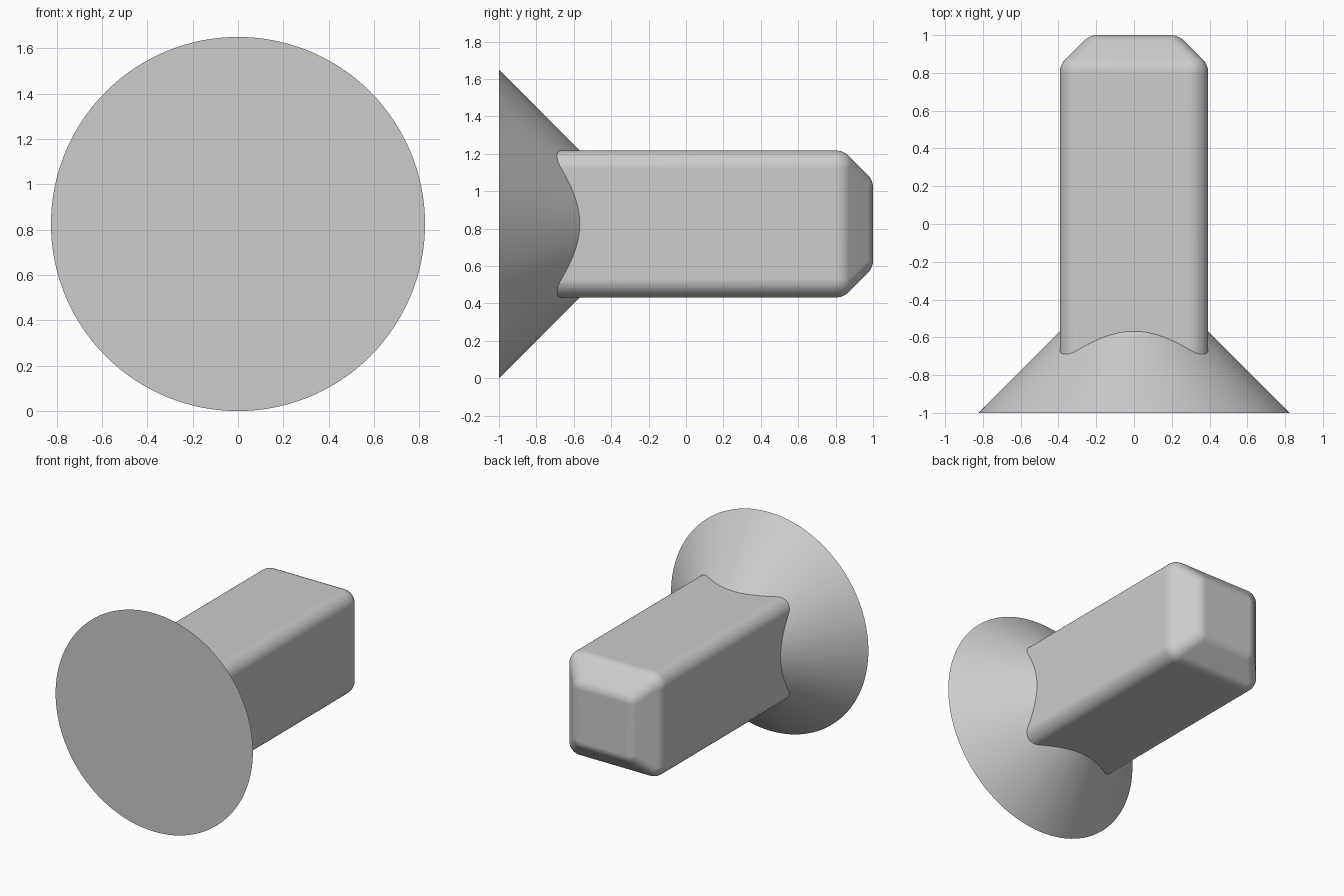
import bpy, bmesh, math
from mathutils import Matrix, Vector

if "Cube" in bpy.data.objects:
    bpy.data.objects.remove(bpy.data.objects["Cube"], do_unlink=True)

MID_Z = 0.825      # height of the long axis
FLANGE_R = 0.825   # radius of the flared disc
HALF = 0.393       # half width of the square shaft
FILLET = 0.10      # rounding radius of all shaft edges
CHAMFER = 0.158    # 45 degree chamfer at the rear end

grey = bpy.data.materials.new("plain grey")
grey.use_nodes = True
colour = (0.604, 0.604, 0.604, 1)
grey.diffuse_color = colour
grey.node_tree.nodes["Principled BSDF"].inputs["Base Color"].default_value = colour


def make_object(name, bm):
    bmesh.ops.recalc_face_normals(bm, faces=bm.faces)
    mesh = bpy.data.meshes.new(name)
    bm.to_mesh(mesh)
    bm.free()
    mesh.materials.append(grey)
    obj = bpy.data.objects.new(name, mesh)
    bpy.context.collection.objects.link(obj)
    return obj


# Flared flange: a 45 degree cone whose narrow end sits inside the shaft
bm = bmesh.new()
depth = 0.6
bmesh.ops.create_cone(bm, cap_ends=True, segments=128, radius1=FLANGE_R,
                      radius2=FLANGE_R - depth, depth=depth,
                      matrix=Matrix.Translation((0, -1 + depth / 2, MID_Z))
                      @ Matrix.Rotation(math.radians(-90), 4, "X"))
plug = make_object("flared_plug", bm)

# Shaft: hull of equal spheres, which rounds every edge by the same radius
inner = HALF - FILLET
shoulder = 1 - CHAMFER - FILLET * math.tan(math.radians(22.5))
end_y = 1 - FILLET
stations = [(-0.8, inner), (shoulder, inner), (end_y, inner - (end_y - shoulder))]
bm = bmesh.new()
for y, half in stations:
    for sx in (-1, 1):
        for sz in (-1, 1):
            centre = Vector((sx * half, y, MID_Z + sz * half))
            bmesh.ops.create_uvsphere(bm, u_segments=48, v_segments=24, radius=FILLET,
                                      matrix=Matrix.Translation(centre)
                                      @ Matrix.Rotation(math.radians(90), 4, "X"))
hull = bmesh.ops.convex_hull(bm, input=bm.verts)
loose = {g for g in hull["geom_interior"] + hull["geom_unused"]
         if isinstance(g, bmesh.types.BMVert)}
bmesh.ops.delete(bm, geom=list(loose), context="VERTS")
kept = {g for g in hull["geom"] if isinstance(g, bmesh.types.BMFace)}
extra = [f for f in bm.faces if f not in kept]
bmesh.ops.delete(bm, geom=extra, context="FACES")
bmesh.ops.dissolve_limit(bm, angle_limit=math.radians(0.5), verts=bm.verts, edges=bm.edges)
shaft = make_object("shaft", bm)

# Join both into one solid
union = plug.modifiers.new("join shaft", "BOOLEAN")
union.operation = "UNION"
union.solver = "EXACT"
union.object = shaft
bpy.ops.object.select_all(action="DESELECT")
plug.select_set(True)
bpy.context.view_layer.objects.active = plug
bpy.ops.object.modifier_apply(modifier=union.name)
bpy.data.objects.remove(shaft, do_unlink=True)

# Smooth rounding with crisp rim and seam
bpy.ops.object.shade_smooth_by_angle(angle=math.radians(30))
weighted = plug.modifiers.new("flat faces", "WEIGHTED_NORMAL")
weighted.keep_sharp = True
